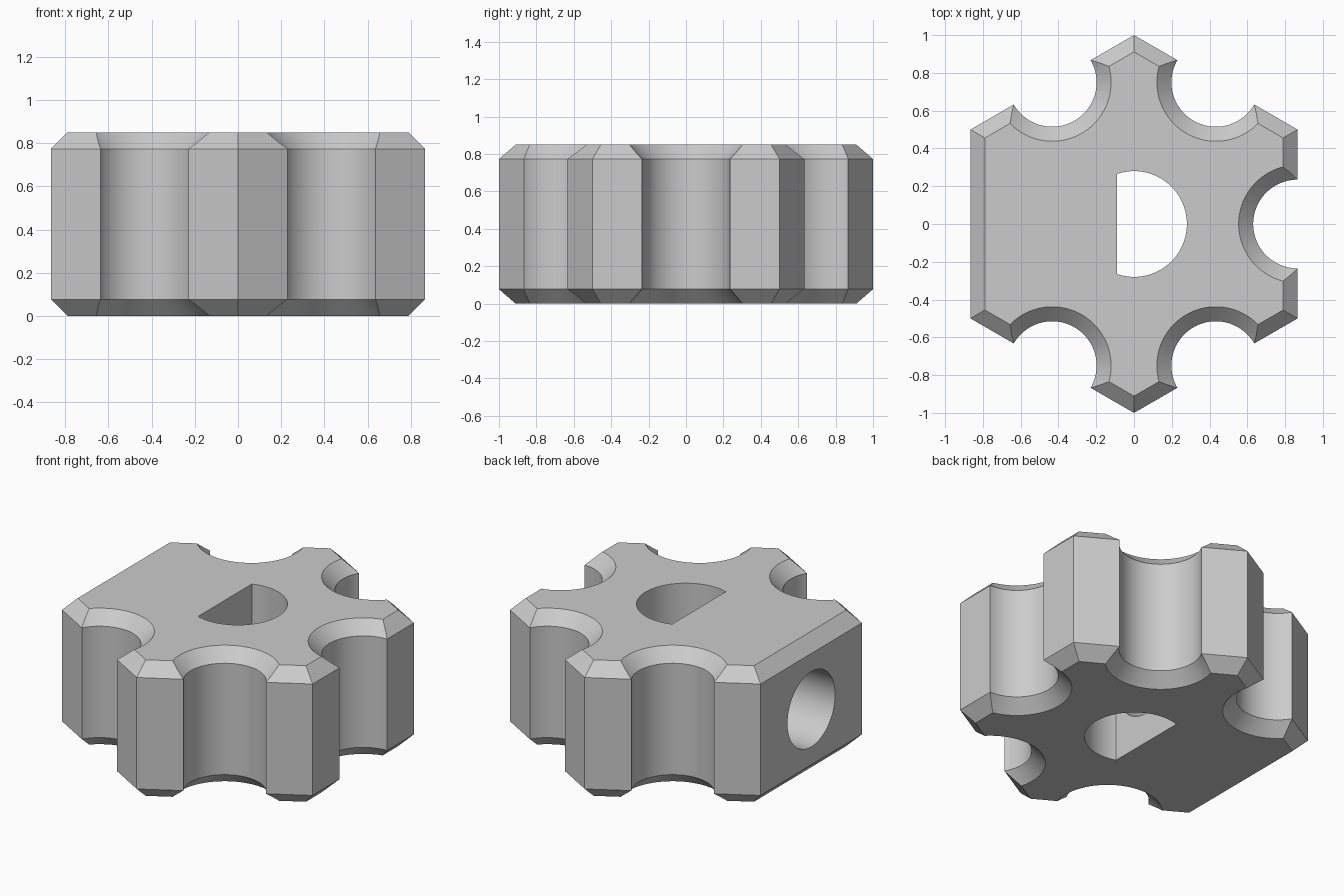
import bpy
import bmesh
from math import acos, cos, pi, sin
from mathutils import Matrix

HEIGHT = 0.85
CHAMFER = 0.077
APOTHEM = cos(pi / 6)
SCALLOP_R = 0.235
BORE_R = 0.28
FLAT_X = -0.09
SIDE_HOLE_R = 0.235
EXTRA = 0.05

cube = bpy.data.objects.get("Cube")
if cube:
    bpy.data.objects.remove(cube, do_unlink=True)

grey = bpy.data.materials.new("plain grey")
grey.use_nodes = True
grey.diffuse_color = (0.6, 0.6, 0.6, 1)
grey.node_tree.nodes["Principled BSDF"].inputs["Base Color"].default_value = (0.6, 0.6, 0.6, 1)


def stack(name, angles, profile, matrix=Matrix()):
    """Solid through rings of (radius, z), one corner per angle."""
    bm = bmesh.new()
    rings = [[bm.verts.new((r * cos(a), r * sin(a), z)) for a in angles] for r, z in profile]
    n = len(angles)
    for low, high in zip(rings, rings[1:]):
        for i in range(n):
            j = (i + 1) % n
            bm.faces.new((low[i], low[j], high[j], high[i]))
    bm.faces.new(rings[0][::-1])
    bm.faces.new(rings[-1])
    bmesh.ops.transform(bm, matrix=matrix, verts=bm.verts)
    bmesh.ops.recalc_face_normals(bm, faces=bm.faces)
    mesh = bpy.data.meshes.new(name)
    bm.to_mesh(mesh)
    bm.free()
    mesh.materials.append(grey)
    obj = bpy.data.objects.new(name, mesh)
    bpy.context.collection.objects.link(obj)
    return obj


def around(n, start=0.0):
    return [start + 2 * pi * i / n for i in range(n)]


# Hexagonal body, chamfered top and bottom
inner = 1 - CHAMFER / APOTHEM
body = stack("knob_body", around(6, pi / 6),
             [(inner, 0), (1, CHAMFER), (1, HEIGHT - CHAMFER), (inner, HEIGHT)])

# Flared scallops on five of the six sides; the left-out side stays flat
flare = SCALLOP_R + CHAMFER + EXTRA
scallop = [(flare, -EXTRA), (SCALLOP_R, CHAMFER),
           (SCALLOP_R, HEIGHT - CHAMFER), (flare, HEIGHT + EXTRA)]
cutters = []
for k in range(-2, 3):
    a = k * pi / 3
    place = Matrix.Translation((APOTHEM * cos(a), APOTHEM * sin(a), 0)) @ Matrix.Rotation(a, 4, "Z")
    cutters.append(stack("scallop_cutter", around(72, pi / 72), scallop, place))

# D-shaped shaft bore
end = acos(FLAT_X / BORE_R)
arc = [-end + 2 * end * i / 48 for i in range(49)]
cutters.append(stack("bore_cutter", arc, [(BORE_R, -EXTRA), (BORE_R, HEIGHT + EXTRA)]))

# Round screw hole from the flat side into the bore
sideways = Matrix.Translation((0, 0, HEIGHT / 2)) @ Matrix.Rotation(-pi / 2, 4, "Y")
cutters.append(stack("side_hole_cutter", around(64, pi / 64),
                     [(SIDE_HOLE_R, 0), (SIDE_HOLE_R, 1)], sideways))

# Cut everything out of the body
bpy.ops.object.select_all(action="DESELECT")
bpy.context.view_layer.objects.active = body
body.select_set(True)
for cutter in cutters:
    cutter.hide_render = True
    mod = body.modifiers.new("cut", "BOOLEAN")
    mod.operation = "DIFFERENCE"
    mod.solver = "EXACT"
    mod.object = cutter
    bpy.ops.object.modifier_apply(modifier=mod.name)
    bpy.data.objects.remove(cutter, do_unlink=True)

bpy.ops.object.shade_smooth_by_angle(angle=pi / 7)
